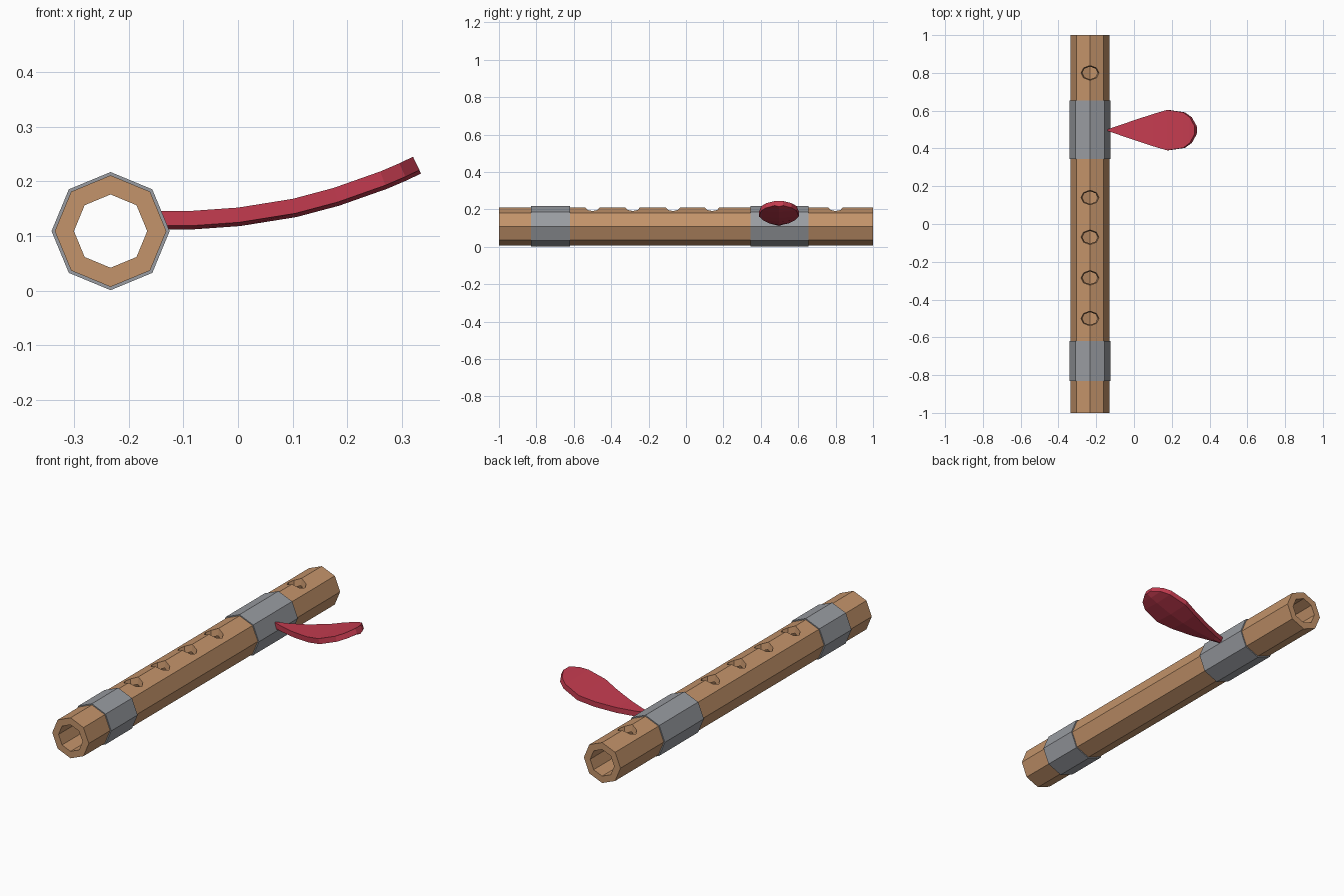
import bpy, bmesh, math
from mathutils import Vector

if "Cube" in bpy.data.objects:
    bpy.data.objects.remove(bpy.data.objects["Cube"])

CX, CZ = -0.233, 0.109      # axis of the flute


def material(name, rgb):
    m = bpy.data.materials.new(name)
    m.diffuse_color = (*rgb, 1)
    m.use_nodes = True
    m.node_tree.nodes["Principled BSDF"].inputs["Base Color"].default_value = m.diffuse_color
    return m


WOOD = material("warm wood", (0.55, 0.295, 0.145))
METAL = material("grey metal", (0.32, 0.335, 0.36))
RED = material("feather red", (0.56, 0.045, 0.08))


def finish(bm, name, mat):
    bmesh.ops.recalc_face_normals(bm, faces=bm.faces)
    me = bpy.data.meshes.new(name)
    bm.to_mesh(me)
    bm.free()
    ob = bpy.data.objects.new(name, me)
    bpy.context.collection.objects.link(ob)
    me.materials.append(mat)
    return ob


def tube(name, r_out, r_in, y0, y1, mat, n=8):
    # hollow octagonal tube along y, with corners straight up and sideways
    bm = bmesh.new()
    loops = []
    for r, y in ((r_out, y0), (r_out, y1), (r_in, y1), (r_in, y0)):
        loops.append([bm.verts.new((CX + r * math.cos(2 * math.pi * i / n), y,
                                    CZ + r * math.sin(2 * math.pi * i / n))) for i in range(n)])
    for k in range(4):
        a, b = loops[k], loops[(k + 1) % 4]
        for i in range(n):
            j = (i + 1) % n
            bm.faces.new((a[i], a[j], b[j], b[i]))
    return finish(bm, name, mat)


# wooden body and its two metal bands
body = tube("flute_body", 0.102, 0.067, -1, 1, WOOD)
tube("front_band", 0.108, 0.1, -0.83, -0.62, METAL)
tube("rear_band", 0.108, 0.1, 0.345, 0.655, METAL)

# finger holes and mouth hole: tapered eight-sided cutters
bm = bmesh.new()
for y in (-0.5, -0.285, -0.07, 0.14, 0.80):
    rings = []
    for z, rx, ry in ((CZ + 0.03, 0.036, 0.028), (CZ + 0.12, 0.056, 0.042)):
        rings.append([bm.verts.new((CX + rx * math.cos(math.pi * i / 4),
                                    y + ry * math.sin(math.pi * i / 4), z)) for i in range(8)])
    for i in range(8):
        j = (i + 1) % 8
        bm.faces.new((rings[0][i], rings[0][j], rings[1][j], rings[1][i]))
    bm.faces.new(rings[0])
    bm.faces.new(rings[1])
cutter = finish(bm, "hole_cutter", WOOD)
cutter.hide_render = True
cutter.hide_set(True)
mod = body.modifiers.new("holes", 'BOOLEAN')
mod.operation = 'DIFFERENCE'
mod.solver = 'EXACT'
mod.object = cutter

# curved feather: stations of x, top z, half width
stations = [(-0.14, 0.146, 0.004), (-0.085, 0.146, 0.023), (0.0, 0.152, 0.052),
            (0.1, 0.168, 0.085), (0.175, 0.188, 0.107), (0.26, 0.218, 0.094),
            (0.295, 0.233, 0.068), (0.32, 0.245, 0.022)]
YC = 0.497
bm = bmesh.new()
rows = []
for k, (x, z, w) in enumerate(stations):
    p, q = stations[max(k - 1, 0)], stations[min(k + 1, len(stations) - 1)]
    t = Vector((q[0] - p[0], 0, q[1] - p[1])).normalized()
    down = Vector((t.z, 0, -t.x))
    top = Vector((x, YC, z))
    side = Vector((0, w, 0))
    # underside bulges a little along the middle
    pts = (top - side, top + side, top + side + down * 0.027,
           top + down * 0.034, top - side + down * 0.027)
    rows.append([bm.verts.new(v) for v in pts])
for a, b in zip(rows, rows[1:]):
    for i in range(5):
        j = (i + 1) % 5
        bm.faces.new((a[i], a[j], b[j], b[i]))
bm.faces.new(rows[0])
bm.faces.new(rows[-1])
finish(bm, "feather", RED)
